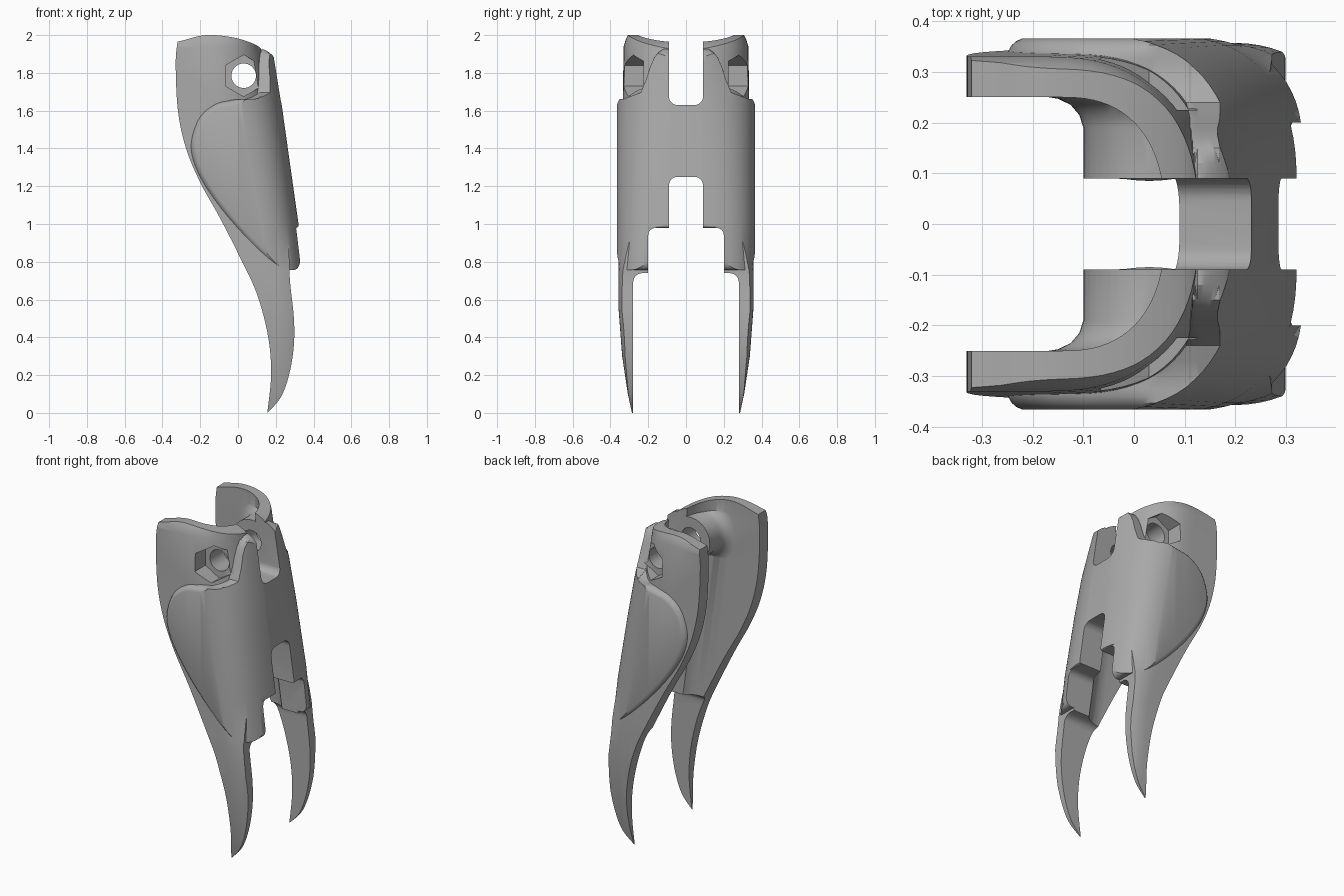
import bpy, bmesh, math
from mathutils import Vector

if "Cube" in bpy.data.objects:
    bpy.data.objects.remove(bpy.data.objects["Cube"])

grey = bpy.data.materials.new("plain grey")
grey.use_nodes = True
grey.diffuse_color = (0.4, 0.4, 0.4, 1)
grey.node_tree.nodes["Principled BSDF"].inputs["Base Color"].default_value = (0.4, 0.4, 0.4, 1)


def loft(name, rings):
    """Closed solid through rings that share a point count."""
    bm = bmesh.new()
    rows = [[bm.verts.new(p) for p in ring] for ring in rings]
    n = len(rows[0])
    for a, b in zip(rows, rows[1:]):
        for i in range(n):
            j = (i + 1) % n
            bm.faces.new((a[i], a[j], b[j], b[i]))
    bm.faces.new(rows[0])
    bm.faces.new(rows[-1])
    bmesh.ops.triangulate(bm, faces=bm.faces[:])
    bmesh.ops.recalc_face_normals(bm, faces=bm.faces[:])
    mesh = bpy.data.meshes.new(name)
    bm.to_mesh(mesh)
    bm.free()
    mesh.materials.append(grey)
    ob = bpy.data.objects.new(name, mesh)
    bpy.context.collection.objects.link(ob)
    return ob


def combine(ob, other, operation):
    """Apply a boolean and discard the tool object."""
    mod = ob.modifiers.new("cut", 'BOOLEAN')
    mod.operation, mod.solver, mod.object = operation, 'EXACT', other
    bpy.context.view_layer.objects.active = ob
    bpy.ops.object.modifier_apply(modifier=mod.name)
    bpy.data.objects.remove(other)


def smooth_outline(pts, steps=6):
    """Closed Catmull-Rom curve; a repeated point makes a sharp corner."""
    pts = [Vector(p) for p in pts]
    n, out = len(pts), []
    for i in range(n):
        a, b, c, d = (pts[(i + k) % n] for k in (-1, 0, 1, 2))
        if (b - c).length < 1e-6:
            continue
        for s in range(steps):
            t = s / steps
            out.append(0.5 * (2 * b + (c - a) * t + (2 * a - 5 * b + 4 * c - d) * t * t
                              + (3 * b - a - 3 * c + d) * t ** 3))
    return out


def lerp_table(table, v):
    """Read a piecewise linear table of (key, value) pairs."""
    for (k0, v0), (k1, v1) in zip(table, table[1:]):
        if v <= k1:
            return v0 + (v1 - v0) * max(0, (v - k0) / (k1 - k0))
    return table[-1][1]


def plug(name, rows, depth):
    """Upright D-shaped solid; each row is height, back x, half width, squareness."""
    rings = []
    for z, back, w, power in rows:
        ring = [(-0.6, w, z)]
        for i in range(41):
            a = math.pi / 2 - math.pi * i / 40
            c, s = abs(math.cos(a)) ** (2 / power), abs(math.sin(a)) ** (2 / power)
            ring.append((back - depth + depth * c, math.copysign(w * s, a), z))
        rings.append(ring + [(-0.6, -w, z)])
    return loft(name, rings)


def slot(half, low, high, r):
    """Rounded slot cutter running along x."""
    pts = []
    for k, (sy, z) in enumerate(((1, high - r), (-1, high - r), (-1, low + r), (1, low + r))):
        for i in range(7):
            a = math.pi / 2 * (k + i / 6)
            pts.append((sy * (half - r) + r * math.cos(a), z + r * math.sin(a)))
    return loft("slot", [[(x, y, z) for y, z in pts] for x in (-0.7, 0.7)])


HOLE = (0.03, 1.785)


def round_y(name, rows, sides):
    """Turned solid around the pivot axis; rows are y, radius."""
    return loft(name, [[(HOLE[0] + r * math.sin(2 * math.pi * i / sides), y,
                         HOLE[1] + r * math.cos(2 * math.pi * i / sides))
                        for i in range(sides)] for y, r in rows])


# Base: side silhouette with the two long prongs
base_pts = smooth_outline([
    (-.32, 1.965), (-.32, 1.965), (-.33, 1.85), (-.318, 1.6), (-.275, 1.4), (-.2, 1.22),
    (-.1, 1.04), (0, .845), (.1, .63), (.16, .4), (.175, .2), (.155, 0), (.155, 0),
    (.225, .08), (.27, .2), (.295, .35), (.296, .5), (.275, .7), (.27, .85), (.25, 1.2),
    (.15, 1.9), (.15, 1.9), (.1, 1.945), (0, 1.982), (-.12, 2), (-.2, 1.996), (-.28, 1.975)])
body = loft("claw_shell", [[(p.x, y, p.y) for p in base_pts] for y in (-0.45, 0.45)])
combine(body, plug("base_form", [
    (-.05, .5, .281, 2), (0, .5, .286, 2), (.1, .5, .308, 2), (.3, .5, .338, 2),
    (.55, .5, .357, 2), (.75, .45, .358, 2.2), (1.2, .27, .345, 2.5), (1.65, .17, .335, 2.5),
    (1.94, .125, .33, 2.5), (1.98, .12, .318, 2.5), (2.05, .12, .28, 2.5)], 0.3), 'INTERSECT')

# Raised pad: rounded rim, with a narrow tongue rising at the back
pad_pts = smooth_outline([
    (-.12, 1.635), (-.2, 1.57), (-.245, 1.46), (-.245, 1.36), (-.2, 1.24), (-.11, 1.1),
    (0, .965), (.12, .84), (.2, .78), (.26, .758), (.31, .762), (.33, .81), (.322, .9),
    (.308, .975), (.32, 1.01), (.285, 1.25), (.24, 1.57), (.21, 1.78), (.2, 1.86),
    (.175, 1.9), (.125, 1.925), (.112, 1.87), (.108, 1.78), (.09, 1.71), (.04, 1.67),
    (-.04, 1.655)])
area = sum(a.x * b.y - b.x * a.y for a, b in zip(pad_pts, pad_pts[1:] + pad_pts[:1]))
turn = 1 if area > 0 else -1
inward = []
for i, p in enumerate(pad_pts):
    t = (pad_pts[(i + 1) % len(pad_pts)] - pad_pts[i - 1]).normalized()
    inward.append(Vector((-t.y, t.x)) * turn)
tongue_top = [(.1, 1.95), (.14, 1.92), (.18, 1.86), (.21, 1.76), (.24, 1.685), (.3, 1.66)]


def pad_ring(y, inset):
    limit = lerp_table(tongue_top, abs(y))
    ring = []
    for p, n in zip(pad_pts, inward):
        q = p + n * inset
        z = q.y if q.y < limit else limit + 0.05 * (q.y - limit)
        ring.append((q.x, y, z))
    return ring


RIM, WIDE = 0.04, 0.367
half = [(y, 0) for y in (.08, .12, .15, .17, .19, .21, .225, .24, .27, .3)]
for deg in (0, 20, 40, 58, 75):
    a = math.radians(deg)
    half.append((WIDE - RIM + RIM * math.sin(a), RIM * (1 - math.cos(a))))
pad = loft("pad", [pad_ring(-y, d) for y, d in reversed(half)] + [pad_ring(y, d) for y, d in half])
combine(pad, plug("pad_form", [
    (.6, .37, .372, 3), (1, .322, .372, 3), (1.4, .266, .37, 2.7), (1.65, .231, .369, 2.4),
    (1.86, .202, .367, 2), (2.1, .17, .366, 2)], 0.3), 'INTERSECT')
combine(body, pad, 'UNION')

# Hollow interior, leaving the two flared pivot bosses standing
cavity = plug("cavity", [(-.2, .3, .25, 3), (.7, .21, .25, 3), (1.63, .09, .25, 2.6),
                         (2.2, .04, .25, 2.4)], 0.2)
for side in (-1, 1):
    boss = round_y("boss", [(side * y, r) for y, r in (
        (.085, .13), (.19, .13), (.215, .138), (.235, .155), (.247, .18), (.252, .21), (.3, .21))], 40)
    combine(cavity, boss, 'DIFFERENCE')
combine(body, cavity, 'DIFFERENCE')

# Back slots, prong gap, pivot hole and hexagonal pockets
for args in ((.09, 1.63, 2.3, .045), (.09, .8, 1.25, .045), (.2, .6, .98, .04),
             (.28, -.3, .74, .05)):
    combine(body, slot(*args), 'DIFFERENCE')
combine(body, round_y("pivot_hole", [(-.5, .065), (.5, .065)], 40), 'DIFFERENCE')
for side in (-1, 1):
    combine(body, round_y("hex_pocket", [(side * .225, .11), (side * .5, .11)], 6), 'DIFFERENCE')

bpy.ops.object.select_all(action='DESELECT')
body.select_set(True)
bpy.context.view_layer.objects.active = body
bpy.ops.object.shade_smooth_by_angle(angle=math.radians(32))
